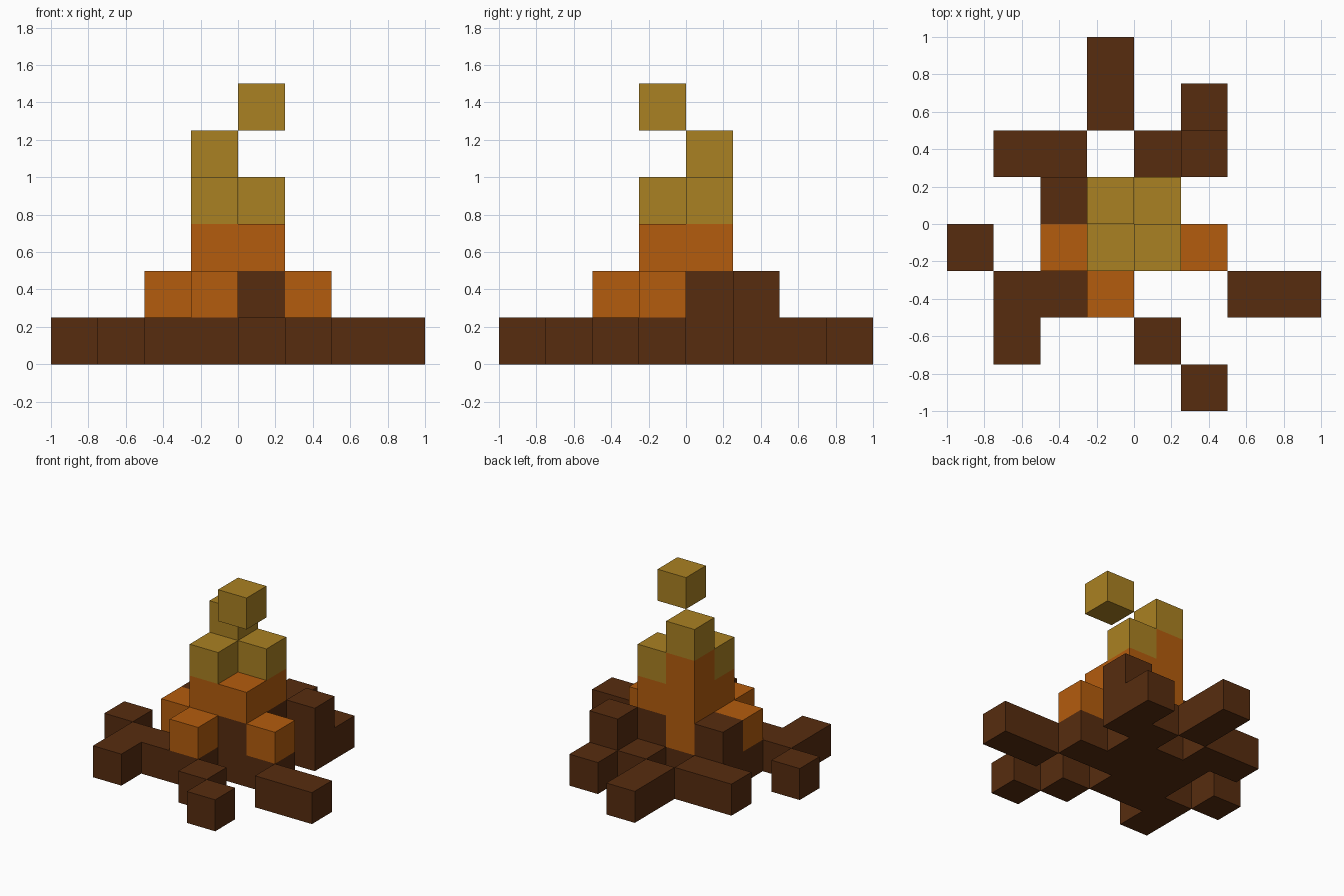
import bpy
import bmesh
from mathutils import Vector

cube = bpy.data.objects.get("Cube")
if cube:
    bpy.data.objects.remove(cube, do_unlink=True)

UNIT = 0.25  # edge length of one block


def make_material(name, srgb):
    """Flat material from 0-255 sRGB values."""
    lin = [(c / 255 / 12.92) if c <= 10 else ((c / 255 + 0.055) / 1.055) ** 2.4 for c in srgb]
    mat = bpy.data.materials.new(name)
    mat.use_nodes = True
    mat.diffuse_color = (*lin, 1)
    bsdf = mat.node_tree.nodes["Principled BSDF"]
    bsdf.inputs["Base Color"].default_value = (*lin, 1)
    bsdf.inputs["Roughness"].default_value = 0.9
    return mat


brown = make_material("dark brown", (87, 44, 15))
orange = make_material("burnt orange", (180, 92, 13))
gold = make_material("dull gold", (170, 129, 34))


def run(x0, x1, y, z0, z1=None):
    """Row of blocks from x0 up to x1 at y, from level z0 up to z1."""
    return {(x, y, z) for x in range(x0, x1) for z in range(z0, z1 or z0 + 1)}


# Ground layer: sprawling arms, listed as (x start, x end, y)
ground_rows = [
    (-1, 0, 3), (-1, 0, 2), (1, 2, 2), (-3, -1, 1), (0, 2, 1), (-2, 1, 0),
    (-4, -3, -1), (-2, 2, -1), (-3, 0, -2), (2, 4, -2),
    (-3, -2, -3), (0, 1, -3), (1, 2, -4),
]
parts = {
    "ground_logs": (brown, set().union(*(run(a, b, y, 0) for a, b, y in ground_rows))),
    "raised_logs": (brown, run(1, 2, 1, 1) | run(-2, -1, 0, 1) | run(0, 1, 0, 1) | run(0, 1, -1, 1)),
    "flame_core": (orange, run(-1, 0, 0, 1, 4) | run(-1, 0, -1, 1, 3)
                   | run(0, 1, 0, 2) | run(0, 1, -1, 2)),
    "side_flames": (orange, run(-2, -1, -1, 1) | run(1, 2, -1, 1) | run(-1, 0, -2, 1)),
    "flame_tips": (gold, run(-1, 0, -1, 3) | run(0, 1, 0, 3) | run(-1, 0, 0, 4)),
    "floating_spark": (gold, run(0, 1, -1, 5)),
}
filled = set().union(*(cells for _, cells in parts.values()))


def build_part(name, mat, cells):
    """Skin the blocks, leaving out faces buried against other blocks."""
    bm = bmesh.new()
    corners = {}

    def corner(p):
        key = tuple(p)
        if key not in corners:
            corners[key] = bm.verts.new([c * UNIT for c in key])
        return corners[key]

    for cell in sorted(cells):
        for axis in range(3):
            for side in (0, 1):
                step = [0, 0, 0]
                step[axis] = 1 if side else -1
                if tuple(c + s for c, s in zip(cell, step)) in filled:
                    continue
                u, v = Vector((0, 0, 0)), Vector((0, 0, 0))
                u[(axis + 1) % 3] = v[(axis + 2) % 3] = 1
                p = Vector(cell)
                p[axis] += side
                loop = [p, p + u, p + u + v, p + v]
                bm.faces.new([corner(q) for q in (loop if side else loop[::-1])])

    mesh = bpy.data.meshes.new(name)
    bm.to_mesh(mesh)
    bm.free()
    mesh.materials.append(mat)
    bpy.context.collection.objects.link(bpy.data.objects.new(name, mesh))


for part_name, (material, blocks) in parts.items():
    build_part(part_name, material, blocks)
